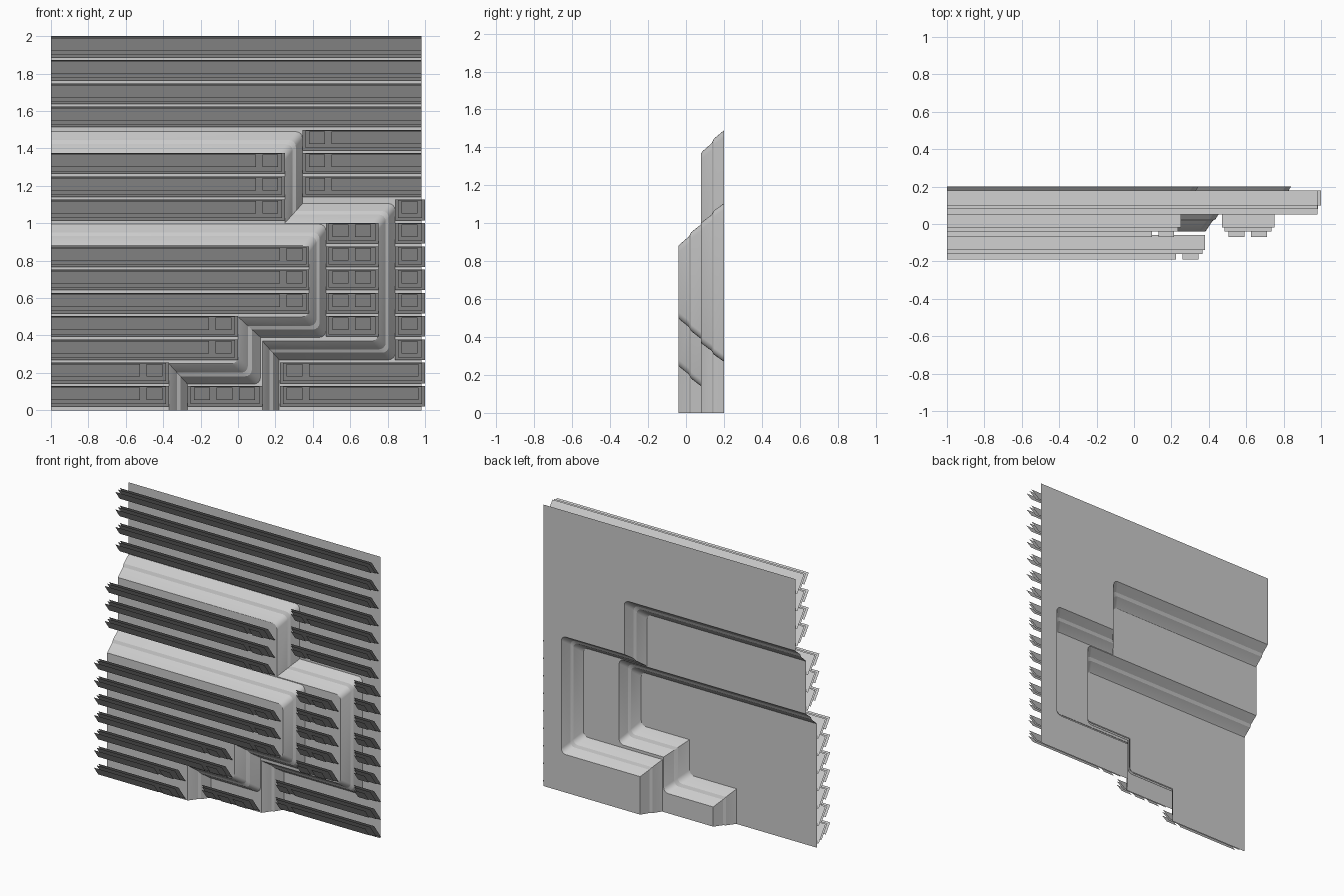
import bpy, bmesh, math
from mathutils import Vector

cube = bpy.data.objects.get("Cube")
if cube:
    bpy.data.objects.remove(cube, do_unlink=True)

grey = bpy.data.materials.new("plain grey")
grey.use_nodes = True
grey.diffuse_color = (0.6, 0.6, 0.6, 1)
grey.node_tree.nodes["Principled BSDF"].inputs["Base Color"].default_value = (0.6, 0.6, 0.6, 1)

BACK, MIDDLE, FRONT = 0.2, 0.08, -0.04   # depth of the three wall levels
LEFT, RIGHT, TOP = -1.0, 0.98, 2.0
PITCH = 0.1245                           # height of one slat row


def finish(bm, name):
    mesh = bpy.data.meshes.new(name)
    bm.to_mesh(mesh)
    bm.free()
    mesh.materials.append(grey)
    obj = bpy.data.objects.new(name, mesh)
    bpy.context.collection.objects.link(obj)
    return obj


def outline(vals, radius=0.035, steps=4):
    """Staircase edge from the left side down to the floor, outer corners rounded."""
    x1, x2, x3, z1, z2, z3 = vals
    pts = [Vector(p) for p in ((LEFT, z1), (x1, z1), (x1, z2), (x2, z2),
                               (x2, z3), (x3, z3), (x3, 0))]
    path = [pts[0]]
    for a, b, c in zip(pts, pts[1:], pts[2:]):
        u, v = (b - a).normalized(), (c - b).normalized()
        if u.x * v.y - u.y * v.x > 0:        # inner corner stays sharp
            path.append(b)
            continue
        centre = b - u * radius + v * radius
        for i in range(steps + 1):
            t = math.pi / 2 * i / steps
            path.append(centre - v * radius * math.cos(t) + u * radius * math.sin(t))
    return path + [pts[-1]]


# Stepped wall sheet
PROFILE = ((0, 0), (0.06, 0.07), (0.38, 0.45), (0.56, 0.53), (0.93, 0.95), (1, 1))
wall = bmesh.new()


def shoulder(outer, inner, y0, y1):
    """Sloped double step between two levels; gives its outer and inner edge."""
    loops = []
    for t, d in PROFILE:
        vals = [a + (b - a) * t for a, b in zip(outer, inner)]
        y = y0 + (y1 - y0) * d
        loops.append([wall.verts.new((p.x, y, p.y)) for p in outline(vals)])
    for lo, hi in zip(loops, loops[1:]):
        for i in range(len(lo) - 1):
            wall.faces.new((lo[i], lo[i + 1], hi[i + 1], hi[i]))
    return loops[0], loops[-1]


a_out, a_in = shoulder((0.345, 0.84, 0.22, 1.49, 1.105, 0.27),
                       (0.25, 0.75, 0.13, 1.37, 1.0, 0.37), BACK, MIDDLE)
b_out, b_in = shoulder((0.47, 0.12, -0.27, 0.995, 0.39, 0.14),
                       (0.38, 0.0, -0.37, 0.88, 0.5, 0.25), MIDDLE, FRONT)
corners = [wall.verts.new((x, BACK, z)) for x, z in ((RIGHT, 0), (RIGHT, TOP), (LEFT, TOP))]
back_face = wall.faces.new(a_out + corners)
wall.faces.new(a_in + b_out[::-1])
wall.faces.new(b_in + [wall.verts.new((LEFT, FRONT, 0))])
bmesh.ops.recalc_face_normals(wall, faces=wall.faces[:])
back_face.normal_update()
if back_face.normal.y > 0:
    bmesh.ops.reverse_faces(wall, faces=wall.faces[:])
bmesh.ops.triangulate(wall, faces=[f for f in wall.faces if len(f.verts) > 4])
wall_obj = finish(wall, "stepped_wall")
bpy.context.view_layer.objects.active = wall_obj
wall_obj.select_set(True)
bpy.ops.object.shade_smooth_by_angle(angle=math.radians(20))
wall_obj.select_set(False)

# Leaning slats: three layers as (rear y, low z, front y, high z)
LAYERS = ((-0.02, 0.02, -0.10, 0.13),
          (-0.052, 0.033, -0.12, 0.127),
          (-0.101, 0.055, -0.15, 0.122))
SQUARE, STEP, MARGIN = 0.085, 0.12, 0.035


def slat(name, row, x0, x1, level, start=0, end=0, strip=True):
    """Backing plate, inset plate, then squares at either end and a long strip."""
    bm = bmesh.new()
    cut0 = 0 if x0 == LEFT else 1
    cut1 = 0 if x1 == RIGHT else 1

    def plate(layer, a, b):
        y0, z0, y1, z1 = LAYERS[layer]
        base = row * PITCH
        bm.faces.new([bm.verts.new((x, level + y, base + z)) for x, y, z in
                      ((a, y0, z0), (b, y0, z0), (b, y1, z1), (a, y1, z1))])

    plate(0, x0, x1)
    plate(1, x0 + 0.015 * cut0, x1 - 0.015 * cut1)
    a, b = x0 + MARGIN * cut0, x1 - MARGIN * cut1
    for _ in range(start):
        plate(2, a, a + SQUARE)
        a += STEP
    for _ in range(end):
        plate(2, b - SQUARE, b)
        b -= STEP
    if strip:
        plate(2, a, b)
    finish(bm, f"{name}_{row + 1}")


for row in range(12, 16):
    slat("upper_slat", row, LEFT, RIGHT, BACK)
for row in (9, 10, 11):
    slat("upper_right_slat", row, 0.345, RIGHT, BACK, start=1)
for row in (8, 9, 10):
    slat("middle_left_slat", row, LEFT, 0.25, MIDDLE, end=1)
for row in range(2, 9):
    slat("edge_slat", row, 0.84, 1.0, BACK, start=1, strip=False)
for row in range(3, 8):
    slat("short_slat", row, 0.47, 0.75, MIDDLE, start=2, strip=False)
for row, end in ((6, 0.38), (5, 0.38), (4, 0.38), (3, 0.0), (2, 0.0), (1, -0.37), (0, -0.37)):
    slat("front_slat", row, LEFT, end, FRONT, end=1)
for row in (0, 1):
    slat("lower_right_slat", row, 0.225, 1.0, BACK, start=1)
slat("lower_middle_slat", 0, -0.27, 0.13, MIDDLE, start=3, strip=False)
